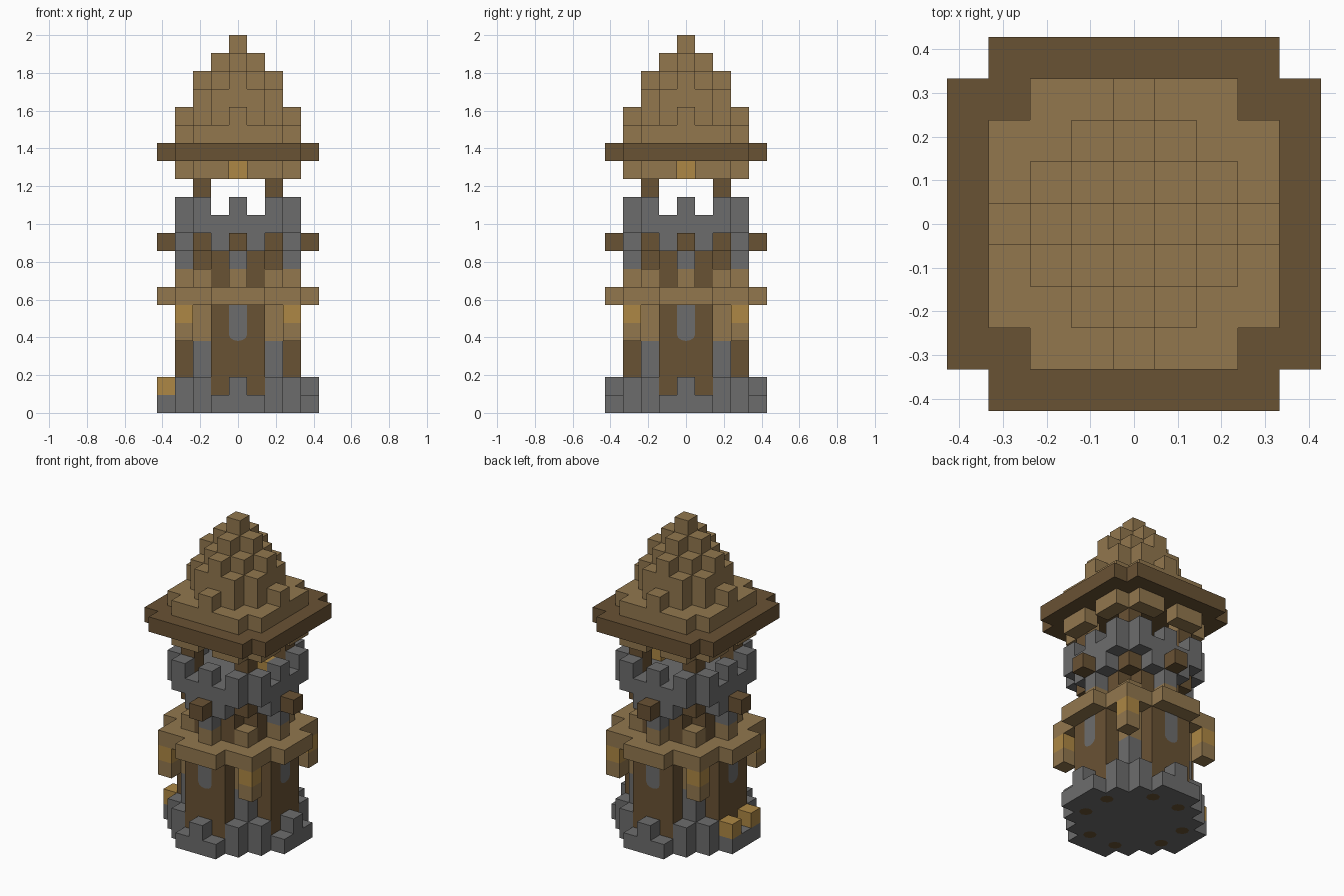
import bpy
import bmesh
from math import cos, sin, pi, radians
from mathutils import Matrix, Vector

cube = bpy.data.objects.get("Cube")
if cube:
    bpy.data.objects.remove(cube, do_unlink=True)

U = 2 / 21  # size of one block


def material(name, r, g, b):
    m = bpy.data.materials.new(name)
    m.use_nodes = True
    m.diffuse_color = (r, g, b, 1)
    m.node_tree.nodes["Principled BSDF"].inputs["Base Color"].default_value = (r, g, b, 1)
    return m


STONE = material("grey stone", .152, .152, .152)
DARK = material("dark wood", .141, .084, .034)
LIGHT = material("light wood", .287, .185, .076)
LAMP = material("amber", .418, .242, .058)

parts = {}     # part name -> (material, set of block cells)
occupied = set()


def add(name, mat, cells, layers):
    """Claim blocks for a part; earlier parts keep their blocks."""
    new = {(i, j, k) for i, j in cells for k in layers} - occupied
    parts.setdefault(name, (mat, set()))[1].update(new)
    occupied.update(new)


def sym(*cells):
    """All mirrored and swapped copies of the given columns."""
    return {(sx * a, sy * b) for i, j in cells for a, b in ((i, j), (j, i))
            for sx in (1, -1) for sy in (1, -1)}


def area(rule, r=4):
    """Columns whose sorted distances (large, small) satisfy the rule."""
    span = range(-r, r + 1)
    return {(i, j) for i in span for j in span
            if rule(max(abs(i), abs(j)), min(abs(i), abs(j)))}


# Column footprints
base_disc = area(lambda a, b: a + b <= 5)
round_wall = area(lambda a, b: a + b <= 4, 3)
wide_disc = area(lambda a, b: b <= 2, 3)
core = area(lambda a, b: b <= 1, 2)
balcony_disc = area(lambda a, b: a <= 3 or b <= 1)
eave_disc = area(lambda a, b: b <= 3)

# Stone base with low battlements and crates beside the entrance
add("foundation", STONE, base_disc, [0])
add("base_battlements", STONE, sym((2, 3), (4, 0)) - {(-4, 0)}, [1])
add("crates", LAMP, {(-4, -1), (-4, 1)}, [1])

# Lower tower
add("stone_pillars", STONE, sym((2, 2)), range(1, 4))
add("pillar_caps", LIGHT, sym((2, 2)), range(4, 6))
add("lower_walls", DARK, round_wall, range(1, 6))

# Balcony with corner brackets and lanterns
add("balcony_brackets", LIGHT, sym((3, 3)), [4])
add("corner_lanterns", LAMP, sym((3, 3)), [5])
add("balcony", LIGHT, balcony_disc, [6])
add("balcony_posts", LIGHT, sym((2, 2), (3, 0)), [7])

# Upper tower
add("upper_walls", DARK, core, range(7, 9))
add("corbels", STONE, sym((3, 0)), [8])
add("beams", DARK, sym((4, 0), (2, 2)), [9])
add("parapet_ring", STONE, round_wall, [9])
add("parapet_floor", STONE, wide_disc, [10])
add("merlons", STONE, sym((3, 0), (3, 2)), [11])
add("supply_box", LAMP, {(2, 0)}, [11])

# Roof supports and hanging lamp
add("roof_posts", DARK, sym((2, 2)), range(11, 13))
add("roof_brackets", LIGHT, sym((3, 1), (3, 2), (2, 2)), [13])
add("hanging_lamp", LAMP, {(0, 0)}, [13])

# Stepped roof
add("eaves", DARK, eave_disc, [14])
add("roof", LIGHT, wide_disc, [15])
add("roof", LIGHT, sym((3, 0)), [16])
add("roof", LIGHT, sym((2, 1)), range(16, 18))
add("roof", LIGHT, sym((2, 0), (1, 1)), range(16, 19))
add("roof", LIGHT, sym((1, 0)), range(16, 20))
add("roof", LIGHT, {(0, 0)}, range(16, 21))


def finish(name, mat, bm):
    me = bpy.data.meshes.new(name)
    bm.to_mesh(me)
    bm.free()
    me.materials.append(mat)
    ob = bpy.data.objects.new(name, me)
    bpy.context.collection.objects.link(ob)
    return ob


DIRECTIONS = [Vector(d) for d in ((1, 0, 0), (-1, 0, 0), (0, 1, 0),
                                  (0, -1, 0), (0, 0, 1), (0, 0, -1))]


def block_mesh(name, mat, cells):
    """Outer faces of a group of blocks."""
    bm = bmesh.new()
    for cell in cells:
        c = Vector(cell) + Vector((0, 0, .5))
        for d in DIRECTIONS:
            if tuple(int(v) for v in Vector(cell) + d) in occupied:
                continue
            s = Vector((d.y, d.z, d.x))
            t = d.cross(s)
            bm.faces.new([bm.verts.new((c + (d + a * s + b * t) / 2) * U)
                          for a, b in ((-1, -1), (1, -1), (1, 1), (-1, 1))])
    bmesh.ops.remove_doubles(bm, verts=bm.verts, dist=U / 100)
    bmesh.ops.dissolve_limit(bm, angle_limit=radians(1), verts=bm.verts, edges=bm.edges)
    finish(name, mat, bm)


for part, (mat, cells) in parts.items():
    block_mesh(part, mat, cells)


def plate(name, mat, outline, matrix):
    """Thin painted plate from an outline, lying in its local xy plane."""
    bm = bmesh.new()
    bm.faces.new([bm.verts.new((x * U, y * U, 0)) for x, y in outline])
    finish(name, mat, bm).matrix_world = matrix


# Tall windows with rounded sills, one on each side
sill = [(.5 * cos(a), .35 + .35 * sin(a)) for a in (pi + n * pi / 6 for n in range(7))]
for n in range(4):
    place = (Matrix.Rotation(n * pi / 2, 4, "Z")
             @ Matrix.Translation((0, -3.5 * U - .002, 4 * U))
             @ Matrix.Rotation(pi / 2, 4, "X"))
    plate("window", STONE, sill + [(.5, 2), (-.5, 2)], place)

# Dark wooden pile ends under the foundation
octagon = [(.42 * cos(n * pi / 4), -.42 * sin(n * pi / 4)) for n in range(8)]
for i, j in sorted(sym((3, 1))):
    plate("pile_end", DARK, octagon, Matrix.Translation((i * U, j * U, -.001)))
